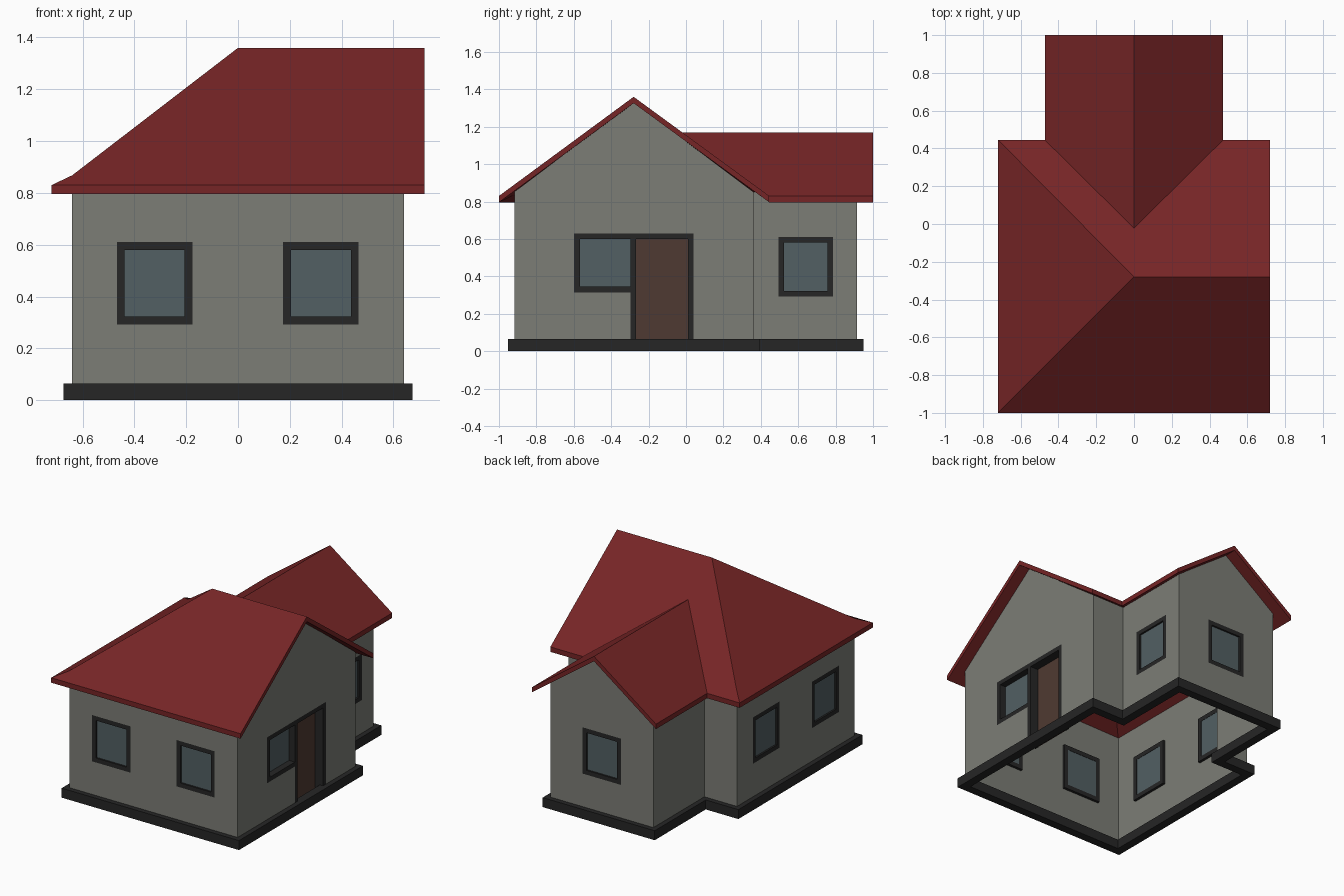
import bpy, bmesh
from mathutils import Matrix, Vector

if "Cube" in bpy.data.objects:
    bpy.data.objects.remove(bpy.data.objects["Cube"])


def mat(name, col):
    m = bpy.data.materials.new(name)
    m.diffuse_color = (*col, 1)
    m.use_nodes = True
    m.node_tree.nodes["Principled BSDF"].inputs["Base Color"].default_value = m.diffuse_color
    return m


WALL = mat("wall_grey", (0.20, 0.205, 0.18))
ROOF = mat("roof_red", (0.18, 0.018, 0.019))
DARK = mat("dark_trim", (0.019, 0.019, 0.019))
GLASS = mat("window_glass", (0.085, 0.115, 0.125))
WOOD = mat("door_wood", (0.078, 0.042, 0.032))


def finish(bm, name, material, recalc=True):
    if recalc:
        bmesh.ops.recalc_face_normals(bm, faces=bm.faces)
    me = bpy.data.meshes.new(name)
    bm.to_mesh(me)
    bm.free()
    me.materials.append(material)
    ob = bpy.data.objects.new(name, me)
    bpy.context.collection.objects.link(ob)
    return ob


def boxes(name, M, material, spans):
    """Axis-aligned boxes in wall space: (u0, u1, v0, v1, n0, n1)."""
    bm = bmesh.new()
    for u0, u1, v0, v1, n0, n1 in spans:
        c = Vector(((u0 + u1) / 2, (v0 + v1) / 2, (n0 + n1) / 2))
        S = Matrix.Diagonal((u1 - u0, v1 - v0, n1 - n0, 1))
        bmesh.ops.create_cube(bm, size=1, matrix=M @ Matrix.Translation(c) @ S)
    finish(bm, name, material)


def opening(name, M, rect, recess, fill=GLASS, sill=True, right=True):
    """Frame around an opening with a recessed pane or door leaf."""
    u0, u1, v0, v1 = rect
    t, n0, n1 = 0.03, -recess - 0.006, 0
    low = v0 + (t if sill else 0)
    bars = [(u0, u0 + t, v0, v1, n0, n1), (u0 + t, u1 - t, v1 - t, v1, n0, n1)]
    if right:
        bars.append((u1 - t, u1, v0, v1, n0, n1))
    if sill:
        bars.append((u0 + t, u1 - t, v0, low, n0, n1))
    boxes(name + "_frame", M, DARK, bars)
    boxes(name + ("_pane" if fill == GLASS else "_leaf"), M, fill,
          [(u0 + t, u1 - t, low, v1 - t, -recess - 0.004, -recess)])


def wall(name, M, outline, holes):
    """Flat wall sheet with polygonal holes."""
    bm = bmesh.new()
    for lp in [outline] + holes:
        vs = [bm.verts.new(M @ Vector((u, v, 0))) for u, v in lp]
        for k in range(len(vs)):
            bm.edges.new((vs[k - 1], vs[k]))
    out = M.to_3x3() @ Vector((0, 0, 1))
    bmesh.ops.triangle_fill(bm, edges=bm.edges[:], use_beauty=True, normal=out)
    for f in bm.faces:
        f.normal_update()
        if f.normal.dot(out) < 0:
            f.normal_flip()
    finish(bm, name, WALL, False)


# House footprint, counter-clockwise from the front left corner
FOOT = [Vector(p) for p in ((-.64, -.918), (.64, -.918), (.64, .36), (.392, .36),
                            (.392, .914), (-.392, .914), (-.392, .36), (-.64, .36))]
NAMES = ["front", "right_gable", "right_return", "wing_right",
         "wing_back", "wing_left", "left_return", "left"]
N = len(FOOT)
CENTRES = {"front": (.318, .96), "left": (.318, .96), "wing_right": (.28,), "wing_back": (.392,)}
PEAK = {"right_gable": 1.33, "wing_back": 1.14}

# Walls with their windows and the door
for k, name in enumerate(NAMES):
    a, b = FOOT[k], FOOT[(k + 1) % N]
    L = (b - a).length
    d = (b - a) / L
    M = Matrix(((d.x, 0, d.y, a.x), (d.y, 0, -d.x, a.y), (0, 1, 0, 0), (0, 0, 0, 1)))
    outline = [(0, .02), (L, .02), (L, .852), (0, .852)]
    if name in PEAK:
        outline.insert(3, (L / 2, PEAK[name]))
    holes = []
    for j, c in enumerate(CENTRES.get(name, ())):
        u0, u1, v0, v1 = c - .146, c + .146, .292, .61
        opening(f"{name}_window_{j + 1}", M, (u0, u1, v0, v1), 0.012)
        holes.append([(u0, v0), (u1, v0), (u1, v1), (u0, v1)])
    if name == "right_gable":
        opening("side_window", M, (.32, .652, .315, .63), 0.045, right=False)
        opening("door", M, (.622, .958, .03, .63), 0.06, WOOD, sill=False)
        holes = [[(.32, .315), (.622, .315), (.622, .03), (.958, .03), (.958, .63), (.32, .63)]]
    wall(name + "_wall", M, outline, holes)


# Plinth ring following the footprint
def offset(dist):
    pts = []
    for k in range(N):
        e0 = (FOOT[k] - FOOT[k - 1]).normalized()
        e1 = (FOOT[(k + 1) % N] - FOOT[k]).normalized()
        pts.append(FOOT[k] + dist * Vector((e0.y + e1.y, -e0.x - e1.x)))
    return pts


bm = bmesh.new()
rings = [[bm.verts.new((*p, z)) for p in offset(o)]
         for o, z in ((.034, 0), (.034, .065), (-.025, .065), (-.025, 0))]
for r in range(4):
    A, B = rings[r], rings[(r + 1) % 4]
    for k in range(N):
        j = (k + 1) % N
        bm.faces.new((A[k], A[j], B[j], B[k]))
finish(bm, "plinth", DARK)

# Roof: half-hipped main part with a gabled rear wing, thickened downwards
E, RZ, WR = .83, 1.36, 1.17
P = {"A": (-.72, -1, E), "B": (.72, -1, E), "R": (0, -.28, RZ), "S": (.72, -.28, RZ),
     "C": (.72, .445, E), "D": (.472, .445, E), "E": (.472, 1, E), "F": (0, 1, WR),
     "G": (-.472, 1, E), "H": (-.472, .445, E), "I": (-.72, .445, E), "V": (0, -.022, WR),
     "K": (-.64, -.92, .868), "J": (-.64, .365, .868)}
bm = bmesh.new()
v = {k: bm.verts.new(p) for k, p in P.items()}
for f in ("ABSRK", "AKRJI", "JRSCDVHI", "DEFV", "VFGH"):
    bm.faces.new([v[c] for c in f])
for f in bm.faces:
    f.normal_update()
    if f.normal.z < 0:
        f.normal_flip()
geo = bmesh.ops.extrude_face_region(bm, geom=bm.faces[:], use_keep_orig=True)["geom"]
low = [g for g in geo if isinstance(g, bmesh.types.BMVert)]
bmesh.ops.translate(bm, verts=low, vec=(0, 0, -.034))
finish(bm, "roof", ROOF)
